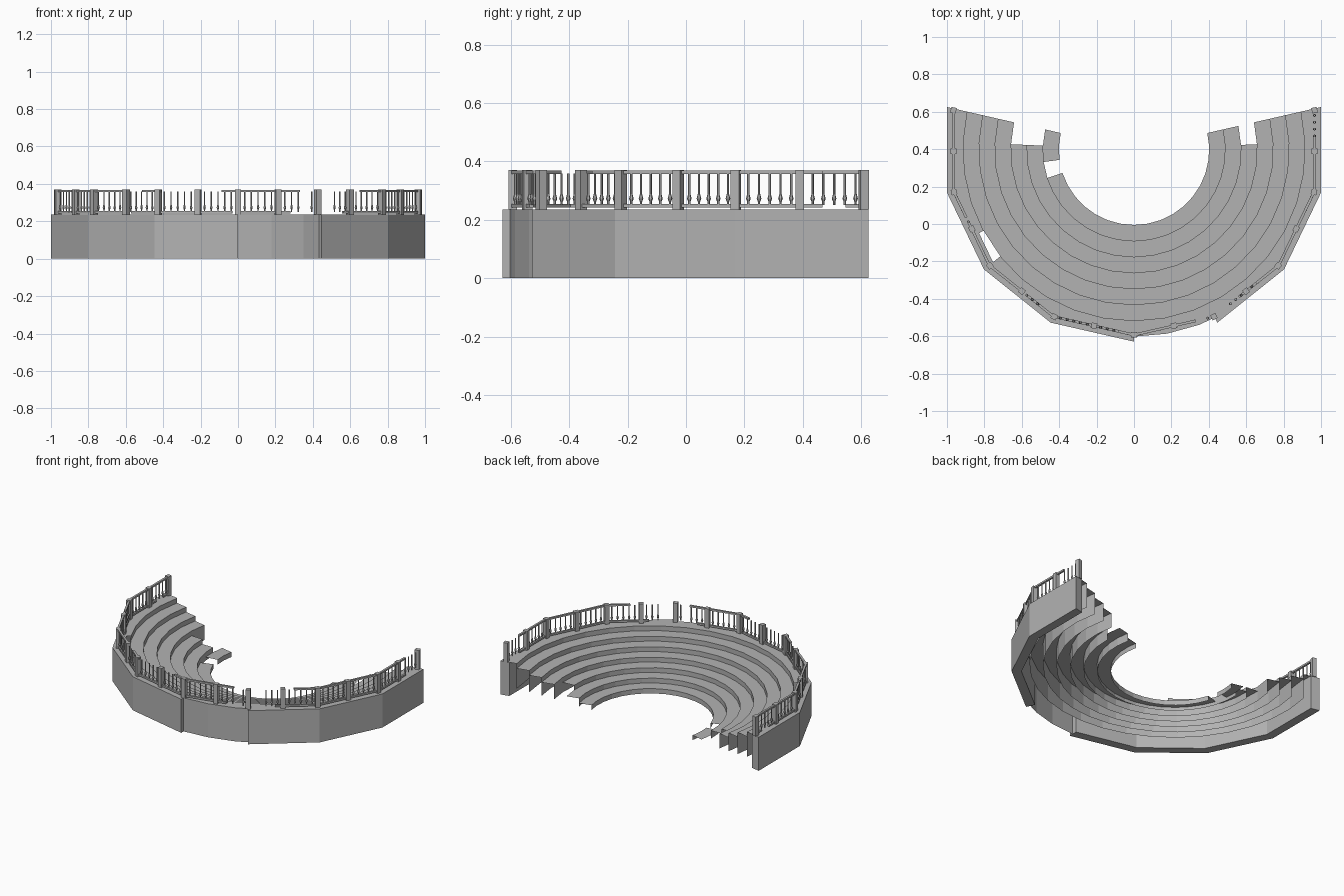
import bpy, bmesh, math
from mathutils import Vector, Matrix

if "Cube" in bpy.data.objects:
    bpy.data.objects.remove(bpy.data.objects["Cube"])

stone = bpy.data.materials.new("grey stone")
stone.use_nodes = True
stone.diffuse_color = (0.45, 0.45, 0.45, 1)
stone.node_tree.nodes["Principled BSDF"].inputs["Base Color"].default_value = (0.45, 0.45, 0.45, 1)

CENTRE_Y = 0.397
SIDE = math.tau / 14          # angle of one outer wall panel
SEG = SIDE * 8 / 20           # angle of one step segment
TOP = 0.235
INNER, TREAD, STEPS = 0.402, 0.0853, 7


def polar(r, a, z):
    """Point at angle a from the front, positive toward +x."""
    return Vector((r * math.sin(a), CENTRE_Y - r * math.cos(a), z))


def finish(name, bm):
    bmesh.ops.remove_doubles(bm, verts=bm.verts, dist=1e-5)
    mesh = bpy.data.meshes.new(name)
    bm.to_mesh(mesh)
    bm.free()
    mesh.materials.append(stone)
    obj = bpy.data.objects.new(name, mesh)
    bpy.context.collection.objects.link(obj)
    return obj


def quad(bm, points):
    return bm.faces.new([bm.verts.new(p) for p in points])


# Curved steps: a tread and a hanging riser per segment, some broken away
# (step, segment), counted from the -x end
missing = {(0, 2), (1, 0), (2, 0), (2, 19), (6, 4)}
for i in range(STEPS):
    bm = bmesh.new()
    r0, r1 = INNER + i * TREAD, INNER + (i + 1) * TREAD
    z, low = TOP * (i + 1) / STEPS, 0.01 * i
    for s in range(20):
        a, b = (s - 10) * SEG, (s - 9) * SEG
        if (i, s) not in missing:
            quad(bm, [polar(r0, a, z), polar(r1, a, z), polar(r1, b, z), polar(r0, b, z)][::-1])
        if (i, s) not in missing or i == STEPS - 1:
            quad(bm, [polar(r0, a, low), polar(r0, a, z), polar(r0, b, z), polar(r0, b, low)][::-1])
    finish(f"step_{i + 1}", bm)

# Curved backing behind the outer panels
bm = bmesh.new()
R_BACK = INNER + STEPS * TREAD
for s in range(20):
    a, b = (s - 10) * SEG, (s - 9) * SEG
    quad(bm, [polar(R_BACK, a, 0), polar(R_BACK, b, 0), polar(R_BACK, b, TOP), polar(R_BACK, a, TOP)])
finish("backing_wall", bm)

# Straight outer wall panels, one of them lost
for k in range(-4, 4):
    if k == 0:
        continue
    bm = bmesh.new()
    a, b = k * SIDE, (k + 1) * SIDE
    base = quad(bm, [polar(1.026, a, 0), polar(0.964, a, 0), polar(0.964, b, 0), polar(1.026, b, 0)])
    out = bmesh.ops.extrude_face_region(bm, geom=[base], use_keep_orig=True)
    tops = [v for v in out["geom"] if isinstance(v, bmesh.types.BMVert)]
    bmesh.ops.translate(bm, verts=tops, vec=(0, 0, TOP))
    bmesh.ops.recalc_face_normals(bm, faces=bm.faces)
    finish(f"wall_panel_{k + 5}", bm)


# Railing
def rail_point(t, z):
    """Point on the railing line; t counts wall corners from the front."""
    k = min(math.floor(t), 3)
    return polar(0.99, k * SIDE, z).lerp(polar(0.99, (k + 1) * SIDE, z), t - k)


def rail_turn(t):
    return Matrix.Rotation((min(math.floor(t), 3) + 0.5) * SIDE, 4, "Z")


def box(bm, centre, turn, size):
    place = Matrix.Translation(centre) @ turn @ Matrix.Diagonal((*size, 1))
    bmesh.ops.create_cube(bm, size=1, matrix=place)


def rails(name, z, spans):
    bm = bmesh.new()
    for start, end in spans:
        t = start
        while t < end - 1e-6:
            stop = min(end, math.floor(t) + 1)
            p, q = rail_point(t, z), rail_point(stop, z)
            box(bm, (p + q) / 2, rail_turn(t), ((q - p).length, 0.014, 0.012))
            t = stop
    finish(name, bm)


rails("top_rail", 0.362, [(-4, -2.64), (-2.58, -1.5), (-1.23, -0.95), (-0.2, 0.77), (1.65, 3.66)])
rails("bottom_rail", 0.248, [(-4, -3.84), (-3.66, -2.64), (-2.58, -1.5), (-1.4, -0.07),
                             (0, 0.65), (1.38, 3.66)])

# Posts at each corner and panel middle
bm = bmesh.new()
for n in range(-8, 9):
    t = n / 2 * 0.995
    p = rail_point(t, (TOP + 0.37) / 2)
    turn = Matrix.Rotation(n / 2 * SIDE, 4, "Z")
    box(bm, p, turn, (0.03, 0.03, 0.37 - TOP))
finish("railing_posts", bm)


# Turned balusters: thin shaft with a swelling near the foot
profile = [(0.004, 0.25), (0.004, 0.262), (0.008, 0.272), (0.004, 0.288), (0.004, 0.358)]
bm = bmesh.new()
for n in range(-8, 8):
    for j in range(1, 6):
        t = n / 2 + j / 12
        if 0.8 < t < 0.9 or 1.08 < t < 1.2 or 3.5 < t < 3.62:
            continue
        spot = rail_point(t, 0)
        for (ra, za), (rb, zb) in zip(profile, profile[1:]):
            bmesh.ops.create_cone(bm, cap_ends=False, segments=6, radius1=ra, radius2=rb, depth=zb - za,
                                  matrix=Matrix.Translation(spot + Vector((0, 0, (za + zb) / 2))))
finish("balusters", bm)
